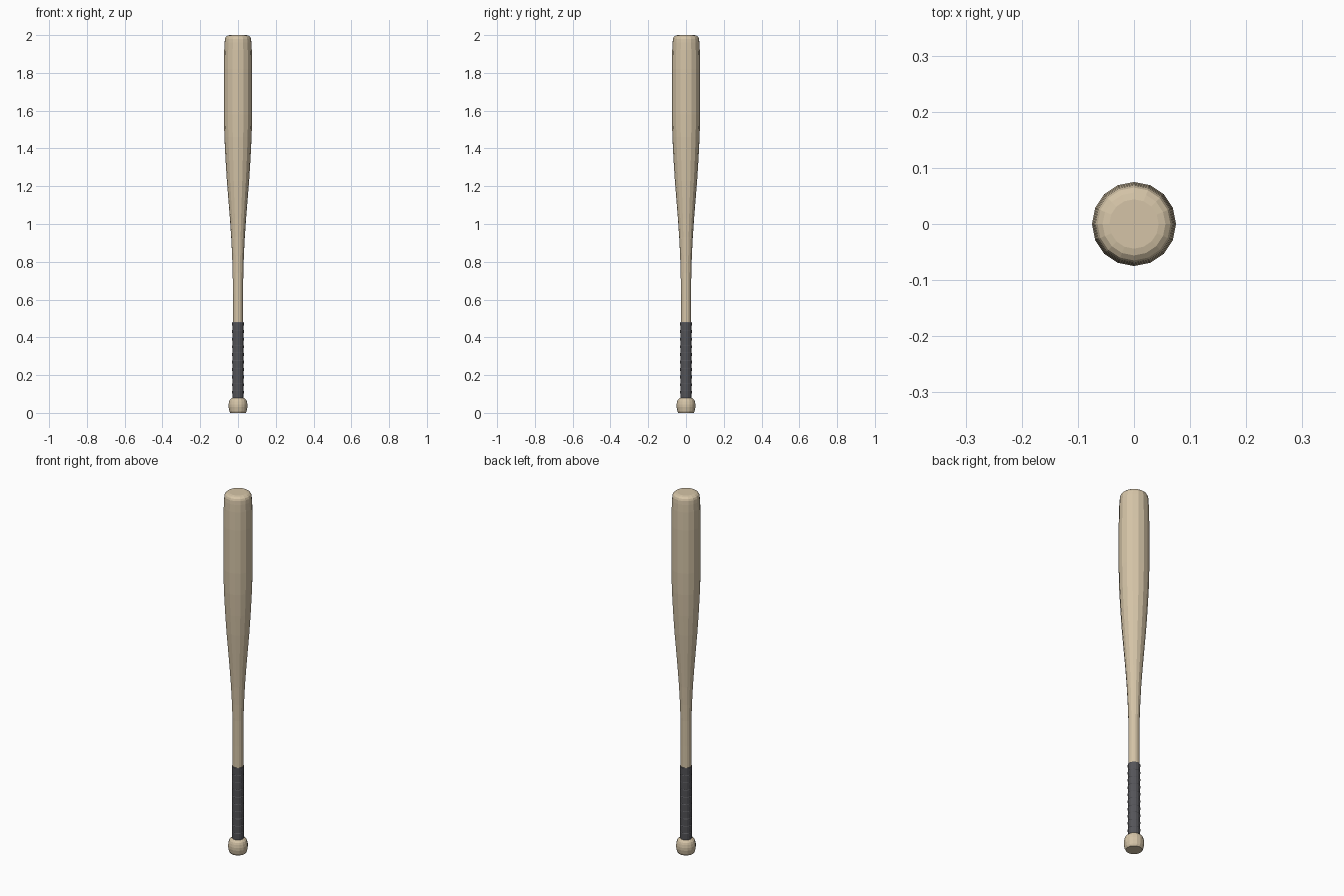
import bpy
import math

cube = bpy.data.objects.get("Cube")
if cube:
    bpy.data.objects.remove(cube, do_unlink=True)

SIDES = 16


def material(name, rgb):
    mat = bpy.data.materials.new(name)
    mat.use_nodes = True
    mat.diffuse_color = (*rgb, 1)
    mat.node_tree.nodes["Principled BSDF"].inputs["Base Color"].default_value = (*rgb, 1)
    return mat


def lathe(name, profile, mat):
    """Turn (radius, height) points around z and close both ends."""
    verts, faces = [], []
    for r, z in profile:
        for i in range(SIDES):
            a = math.tau * i / SIDES
            verts.append((r * math.cos(a), r * math.sin(a), z))
    for k in range(len(profile) - 1):
        low, high = k * SIDES, (k + 1) * SIDES
        for i in range(SIDES):
            j = (i + 1) % SIDES
            faces.append((low + i, low + j, high + j, high + i))
    faces.append(tuple(reversed(range(SIDES))))
    faces.append(tuple(range(len(verts) - SIDES, len(verts))))
    mesh = bpy.data.meshes.new(name)
    mesh.from_pydata(verts, [], faces)
    mesh.materials.append(mat)
    obj = bpy.data.objects.new(name, mesh)
    bpy.context.collection.objects.link(obj)
    return obj


wood = material("pale wood", (0.66, 0.55, 0.385))
tape = material("dark grey tape", (0.09, 0.09, 0.1))

# Rounded knob at the foot
lathe("knob", [(0.041, 0), (0.046, 0.01), (0.05, 0.03), (0.05, 0.045),
               (0.047, 0.06), (0.043, 0.07), (0.035, 0.078), (0.027, 0.081)], wood)

# Handle, taper, barrel and domed tip
lathe("barrel", [(0.027, 0.07), (0.027, 0.6), (0.028, 0.74), (0.031, 0.83),
                 (0.036, 0.93), (0.043, 1.03), (0.051, 1.13), (0.059, 1.23),
                 (0.066, 1.34), (0.072, 1.46), (0.075, 1.58), (0.075, 1.82),
                 (0.073, 1.92), (0.071, 1.96), (0.069, 1.98),
                 (0.065, 1.99), (0.056, 1.997), (0.044, 2)], wood)

# Tape wound in overlapping bands
start, end, bands = 0.078, 0.48, 10
step = (end - start) / bands
wrap = []
for b in range(bands):
    z = start + b * step
    wrap += [(0.0295, z), (0.031, z + step - 0.003)]
wrap.append((0.0295, end))
lathe("grip_tape", wrap, tape)
